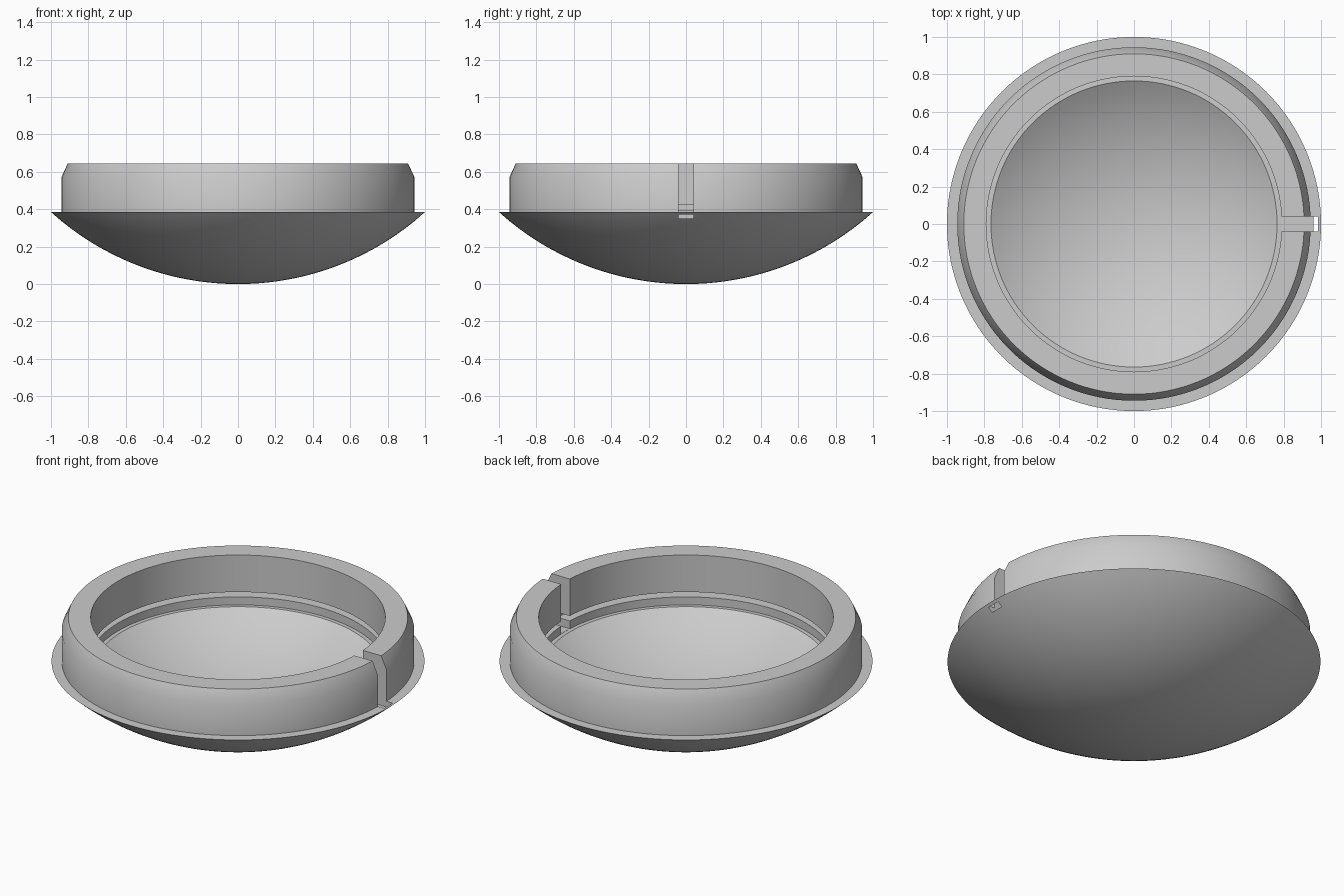
import bpy
import bmesh
from math import asin, sin, cos, tau, radians
from mathutils import Vector

SEGMENTS = 128
DOME_RADIUS = 1.491      # sphere of the underside, also its centre height
BOWL_RADIUS = 1.373      # concentric sphere of the inside
SLOT_FLOOR = 0.351

cube = bpy.data.objects.get("Cube")
if cube:
    bpy.data.objects.remove(cube, do_unlink=True)

# Single grey material
grey = bpy.data.materials.new("plain grey")
grey.use_nodes = True
colour = (0.6, 0.6, 0.6, 1)
grey.diffuse_color = colour
grey.node_tree.nodes["Principled BSDF"].inputs["Base Color"].default_value = colour


def arc(sphere_radius, rim, steps):
    """Points of a spherical cap from its lowest point out to the rim."""
    end = asin(rim / sphere_radius)
    return [(sphere_radius * sin(end * i / steps),
             DOME_RADIUS - sphere_radius * cos(end * i / steps))
            for i in range(steps + 1)]


def lathe(name, profile):
    """Revolve a profile of (radius, height) about the z axis."""
    bm = bmesh.new()
    verts = [bm.verts.new((r, 0, z)) for r, z in profile]
    edges = [bm.edges.new(pair) for pair in zip(verts, verts[1:])]
    bmesh.ops.spin(bm, geom=verts + edges, cent=(0, 0, 0), axis=(0, 0, 1),
                   angle=tau, steps=SEGMENTS, use_duplicate=False)
    bmesh.ops.remove_doubles(bm, verts=bm.verts, dist=0.0001)
    bmesh.ops.dissolve_degenerate(bm, edges=bm.edges, dist=0.0001)
    bmesh.ops.recalc_face_normals(bm, faces=bm.faces)
    mesh = bpy.data.meshes.new(name)
    bm.to_mesh(mesh)
    bm.free()
    obj = bpy.data.objects.new(name, mesh)
    bpy.context.collection.objects.link(obj)
    mesh.materials.append(grey)
    return obj


# Domed underside, flange, chamfered wall, inner groove, shelf and bowl
wall = [(0.945, 0.385), (0.945, 0.57), (0.91, 0.645), (0.79, 0.645),
        (0.79, 0.426), (0.87, 0.426), (0.87, 0.397), (0.79, 0.397),
        (0.79, 0.35)]
profile = arc(DOME_RADIUS, 1.0, 32) + wall + arc(BOWL_RADIUS, 0.765, 24)[::-1]
body = lathe("domed_ring", profile)

# Radial slot through the wall, stopping just inside the flange edge
low, high = Vector((0.7, -0.04, SLOT_FLOOR)), Vector((0.985, 0.04, 0.8))
bpy.ops.mesh.primitive_cube_add(size=1, location=(low + high) / 2)
cutter = bpy.context.object
cutter.name = "slot_cutter"
cutter.scale = high - low
cutter.hide_render = True
cutter.data.materials.append(grey)

bpy.ops.object.select_all(action='DESELECT')
body.select_set(True)
bpy.context.view_layer.objects.active = body
cut = body.modifiers.new("slot", 'BOOLEAN')
cut.operation = 'DIFFERENCE'
cut.solver = 'EXACT'
cut.object = cutter
bpy.ops.object.modifier_apply(modifier=cut.name)
bpy.data.objects.remove(cutter, do_unlink=True)

bpy.ops.object.shade_smooth_by_angle(angle=radians(30))
